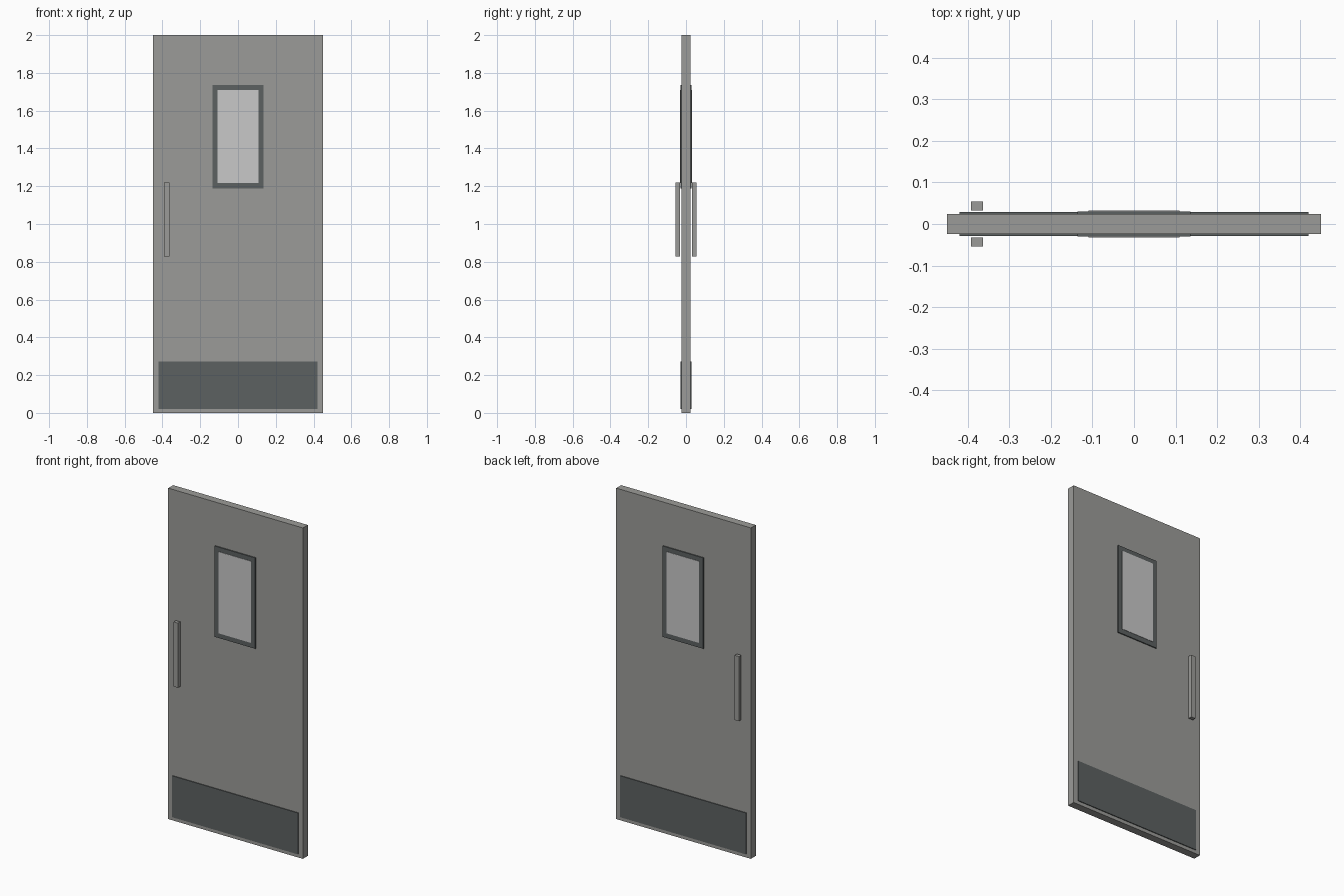
import bpy

if "Cube" in bpy.data.objects:
    bpy.data.objects.remove(bpy.data.objects["Cube"])


def material(name, rgb):
    m = bpy.data.materials.new(name)
    m.diffuse_color = (*rgb, 1.0)
    m.use_nodes = True
    m.node_tree.nodes["Principled BSDF"].inputs["Base Color"].default_value = m.diffuse_color
    return m


door_grey = material("door grey", (0.33, 0.33, 0.315))
dark_steel = material("dark steel", (0.107, 0.12, 0.121))
pale_glass = material("pale glass", (0.58, 0.58, 0.58))


def box(name, x, y, z, mat):
    """Box from (min, max) ranges on each axis."""
    bpy.ops.mesh.primitive_cube_add(size=1)
    o = bpy.context.object
    o.name = name
    for v in o.data.vertices:
        v.co = [r[0] if c < 0 else r[1] for c, r in zip(v.co, (x, y, z))]
    o.data.materials.append(mat)
    return o


# Door leaf
box("door_leaf", (-0.45, 0.45), (-0.0235, 0.0235), (0, 2), door_grey)

# Window frame and pane, running through the leaf and proud on both sides
box("window_frame", (-0.136, 0.136), (-0.030, 0.030), (1.188, 1.737), dark_steel)
box("window_pane", (-0.109, 0.109), (-0.032, 0.032), (1.217, 1.71), pale_glass)

# Kick plates and pull bars on both faces
for side, s in (("front", -1), ("back", 1)):
    box(side + "_kick_plate", (-0.42, 0.42), sorted((s * 0.0235, s * 0.0285)),
        (0.021, 0.271), dark_steel)
    box(side + "_pull_bar", (-0.392, -0.363), sorted((s * 0.0325, s * 0.0545)),
        (0.828, 1.219), door_grey)
